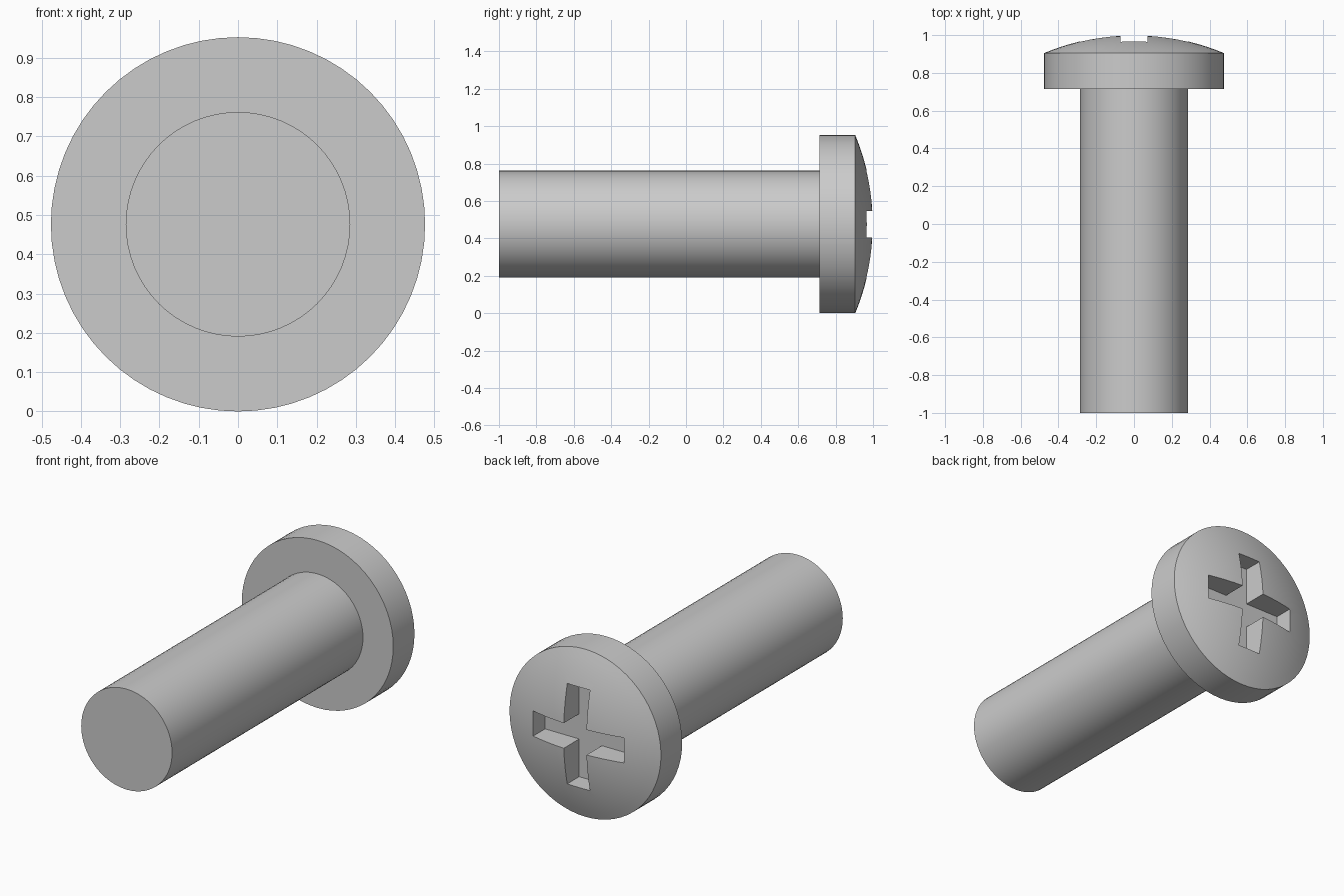
import bpy, bmesh, math
from mathutils import Vector, Matrix

if "Cube" in bpy.data.objects:
    bpy.data.objects.remove(bpy.data.objects["Cube"])

U = 2 / 21                      # one design unit
HEAD_R, SHAFT_R = 5 * U, 3 * U
UNDER, RIM, TOP = 1 - 3 * U, 1 - U, 1.0
SEGMENTS = 64

steel = bpy.data.materials.new("grey_steel")
steel.use_nodes = True
colour = (0.6, 0.6, 0.6, 1)
steel.diffuse_color = colour
steel.node_tree.nodes["Principled BSDF"].inputs["Base Color"].default_value = colour


def make_object(name, bm):
    bmesh.ops.recalc_face_normals(bm, faces=bm.faces)
    mesh = bpy.data.meshes.new(name)
    bm.to_mesh(mesh)
    bm.free()
    mesh.materials.append(steel)
    obj = bpy.data.objects.new(name, mesh)
    obj.location.z = HEAD_R
    bpy.context.collection.objects.link(obj)
    return obj


# Screw body: shaft, flat-sided head and domed top turned around the y axis
profile = [(0, -1), (SHAFT_R, -1), (SHAFT_R, UNDER), (HEAD_R, UNDER)]
rise = TOP - RIM
dome_r = (HEAD_R ** 2 + rise ** 2) / (2 * rise)
sweep = math.asin(HEAD_R / dome_r)
RINGS = 10
for i in range(RINGS + 1):
    a = sweep * (1 - i / RINGS)
    profile.append((dome_r * math.sin(a), TOP - dome_r + dome_r * math.cos(a)))

bm = bmesh.new()
verts = [bm.verts.new((0, y, r)) for r, y in profile]
edges = [bm.edges.new(pair) for pair in zip(verts, verts[1:])]
bmesh.ops.spin(bm, geom=verts + edges, cent=(0, 0, 0), axis=(0, 1, 0),
               angle=math.tau, steps=SEGMENTS, use_duplicate=False)
bmesh.ops.remove_doubles(bm, verts=bm.verts, dist=0.0001)
screw = make_object("screw_body", bm)

# Cross recess cutter: a plus-shaped prism
half_w, half_l, floor = 0.75 * U, 3 * U, 1 - 1.5 * U
bm = bmesh.new()
ring = []
for k in range(4):
    turn = Matrix.Rotation(k * math.pi / 2, 3, "Y")
    for x, z in ((half_w, half_w), (half_l, half_w), (half_l, -half_w)):
        ring.append(bm.verts.new(turn @ Vector((x, floor, z))))
base = bm.faces.new(ring)
grown = bmesh.ops.extrude_face_region(bm, geom=[base], use_keep_orig=True)["geom"]
moved = [g for g in grown if isinstance(g, bmesh.types.BMVert)]
bmesh.ops.translate(bm, verts=moved, vec=(0, 0.3, 0))
cutter = make_object("cross_recess_cutter", bm)
cutter.hide_render = True

# Cut the recess, then shade the turned surfaces smooth with crisp edges
cut = screw.modifiers.new("cross_recess", "BOOLEAN")
cut.object, cut.operation, cut.solver = cutter, "DIFFERENCE", "EXACT"
bpy.ops.object.select_all(action="DESELECT")
screw.select_set(True)
bpy.context.view_layer.objects.active = screw
bpy.ops.object.modifier_apply(modifier=cut.name)
bpy.data.objects.remove(cutter)
bpy.ops.object.shade_smooth_by_angle(angle=math.radians(30))
